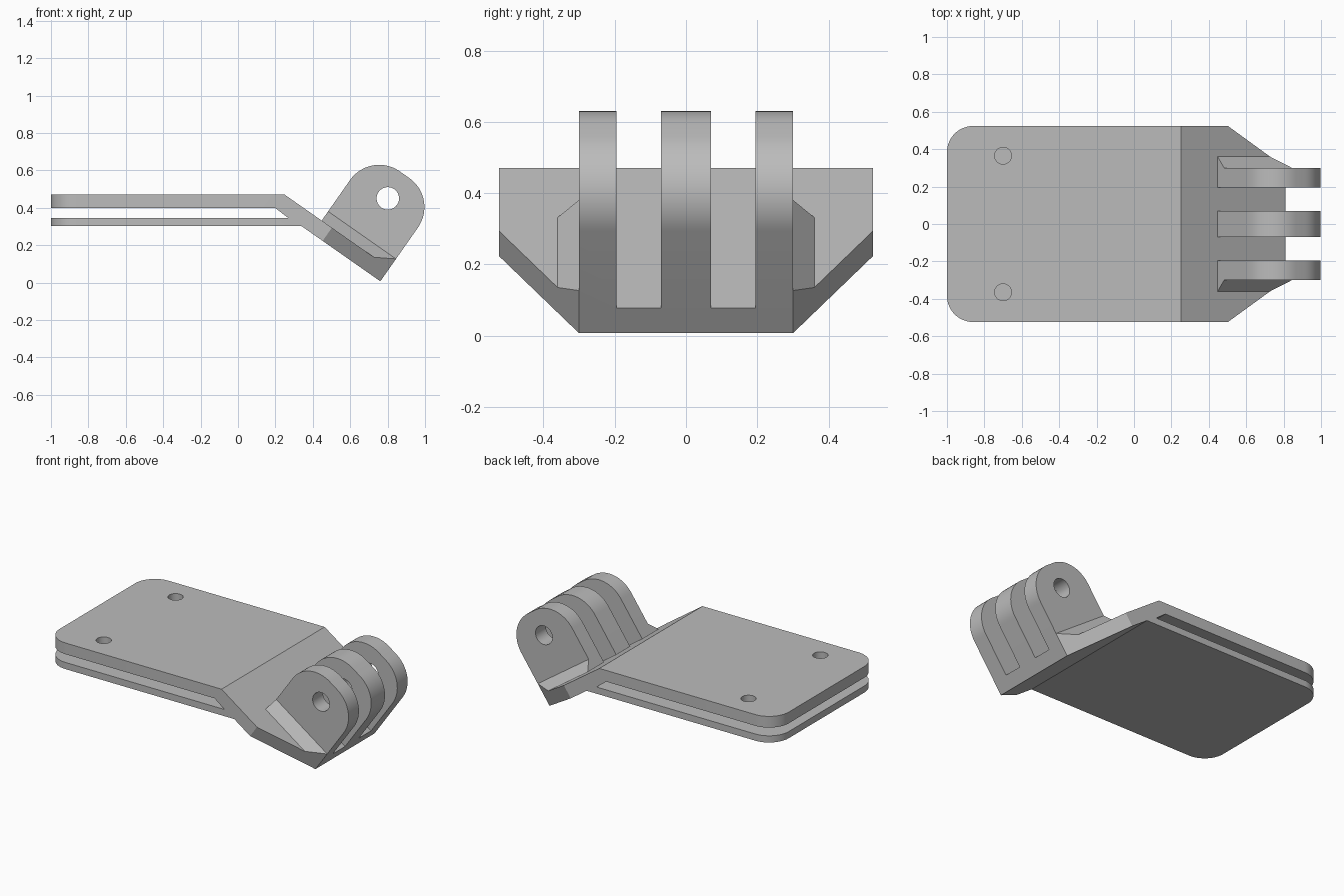
import bpy, bmesh
from math import sin, cos, pi, radians
from mathutils import Vector

if "Cube" in bpy.data.objects:
    bpy.data.objects.remove(bpy.data.objects["Cube"])

grey = bpy.data.materials.new("plain grey")
grey.use_nodes = True
colour = (0.5, 0.5, 0.5, 1)
grey.diffuse_color = colour
grey.node_tree.nodes["Principled BSDF"].inputs["Base Color"].default_value = colour

# Main dimensions
ANGLE = radians(35)
HALF_Y, TOP, BASE = 0.524, 0.47, 0.302
BEND_X, THICK = 0.25, 0.086
RAMP, PRONG_START = 0.684, 0.241
FOOT_Y, FILLET = 0.30, 0.06


def ramp(u, w, y=0):
    """Point at distance u down the sloped ramp and w above it."""
    return Vector((BEND_X + u * cos(ANGLE) + w * sin(ANGLE), y,
                   TOP - u * sin(ANGLE) + w * cos(ANGLE)))


def prism(points, direction):
    bm = bmesh.new()
    face = bm.faces.new([bm.verts.new(p) for p in points])
    grown = bmesh.ops.extrude_face_region(bm, geom=[face], use_keep_orig=True)["geom"]
    bmesh.ops.translate(bm, vec=direction,
                        verts=[g for g in grown if isinstance(g, bmesh.types.BMVert)])
    bmesh.ops.recalc_face_normals(bm, faces=bm.faces)
    return bm


def trim(bm, side):
    """Slice off one angled corner of the ramp."""
    normal = Vector((0.225 * cos(ANGLE), side * 0.378, -0.225 * sin(ANGLE)))
    bmesh.ops.bisect_plane(bm, geom=bm.verts[:] + bm.edges[:] + bm.faces[:], dist=1e-5,
                           plane_co=ramp(RAMP, 0, side * FOOT_Y), plane_no=normal,
                           clear_outer=True)
    bmesh.ops.holes_fill(bm, edges=[e for e in bm.edges if e.is_boundary])
    bmesh.ops.remove_doubles(bm, verts=bm.verts, dist=1e-5)
    bmesh.ops.recalc_face_normals(bm, faces=bm.faces)


def finish(bm, name):
    mesh = bpy.data.meshes.new(name)
    bm.to_mesh(mesh)
    bm.free()
    mesh.materials.append(grey)
    obj = bpy.data.objects.new(name, mesh)
    bpy.context.collection.objects.link(obj)
    return obj


def combine(target, tool, operation):
    mod = target.modifiers.new("combine", 'BOOLEAN')
    mod.operation, mod.solver, mod.object = operation, 'EXACT', tool
    bpy.context.view_layer.objects.active = target
    bpy.ops.object.modifier_apply(modifier=mod.name)
    bpy.data.objects.remove(tool)


def cylinder(centre, radius, axis):
    """Round cutter starting at centre and running along axis."""
    side = Vector((1, 0, 0))
    other = axis.normalized().cross(side)
    ring = [centre + radius * (cos(a) * side + sin(a) * other)
            for a in (2 * pi * i / 48 for i in range(48))]
    return finish(prism(ring, axis), "hole_cutter")


# Body: two plates split by a slot, joined to the sloped ramp
tip = ramp(RAMP, -THICK)
under_x = tip.x - (BASE - tip.z) * cos(ANGLE) / sin(ANGLE)
outline = [(-1, TOP), (BEND_X, TOP), tuple(ramp(RAMP, 0).xz), tuple(tip.xz),
           (under_x, BASE), (-1, BASE), (-1, 0.345), (0.27, 0.345), (0.2, 0.398), (-1, 0.398)]
bm = prism([Vector((x, -HALF_Y, z)) for x, z in outline], Vector((0, 2 * HALF_Y, 0)))
for side in (1, -1):
    trim(bm, side)
corners = [e for e in bm.edges
           if all(abs(v.co.x + 1) < 1e-4 for v in e.verts)
           and abs(e.verts[0].co.y - e.verts[1].co.y) < 1e-4]
bmesh.ops.bevel(bm, geom=corners, offset=0.14, segments=12, profile=0.5, affect='EDGES')
mount = finish(bm, "mount_body")

# Screw holes through the upper plate
for side in (1, -1):
    combine(mount, cylinder(Vector((-0.7, side * 0.365, 0.37)), 0.045, Vector((0, 0, 0.3))),
            'DIFFERENCE')

# Three rounded prongs with a shared pin hole
ROUND, SHOULDER = 0.19, 0.265
middle = (PRONG_START + RAMP) / 2
side_view = [(PRONG_START, 0)]
for centre, start in ((PRONG_START + ROUND, pi), (RAMP - ROUND, pi / 2)):
    for i in range(17):
        a = start - i * pi / 32
        side_view.append((centre + ROUND * cos(a), SHOULDER + ROUND * sin(a)))
side_view.append((RAMP, 0))
for y0, y1 in ((-FOOT_Y, -0.195), (-0.07, 0.07), (0.195, FOOT_Y)):
    prong = finish(prism([ramp(u, w, y0) for u, w in side_view], Vector((0, y1 - y0, 0))), "prong")
    combine(prong, cylinder(ramp(middle, 0.30, -0.5), 0.06, Vector((0, 1, 0))), 'DIFFERENCE')
    combine(mount, prong, 'UNION')

# Sloped braces at the outer prong feet
for side in (1, -1):
    section = [(FOOT_Y, 0), (FOOT_Y + FILLET, 0), (FOOT_Y, FILLET)]
    bm = prism([ramp(PRONG_START, w, side * y) for y, w in section],
               ramp(RAMP, 0) - ramp(PRONG_START, 0))
    trim(bm, side)
    combine(mount, finish(bm, "brace"), 'UNION')

# Smooth the curves, keep edges sharp
bpy.ops.object.select_all(action='DESELECT')
mount.select_set(True)
bpy.context.view_layer.objects.active = mount
bpy.ops.object.shade_smooth_by_angle(angle=radians(30))
